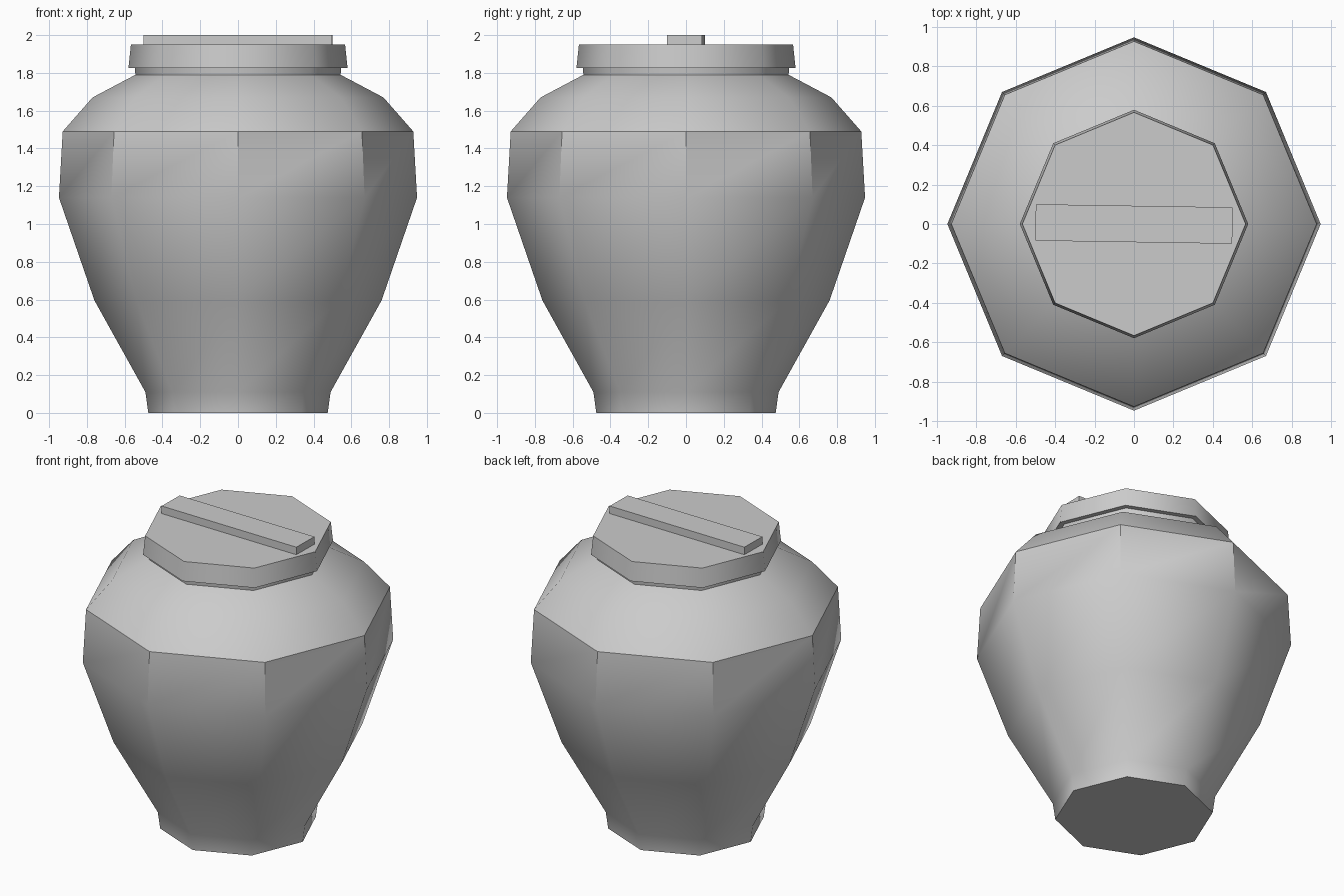
import bpy
import bmesh
import math

if "Cube" in bpy.data.objects:
    bpy.data.objects.remove(bpy.data.objects["Cube"], do_unlink=True)

SIDES = 8

grey = bpy.data.materials.new("plain grey")
grey.use_nodes = True
grey.diffuse_color = (0.6, 0.6, 0.6, 1)
grey.node_tree.nodes["Principled BSDF"].inputs["Base Color"].default_value = (0.6, 0.6, 0.6, 1)


def finish(name, bm):
    """Turn a bmesh into a named grey object."""
    bmesh.ops.recalc_face_normals(bm, faces=bm.faces)
    mesh = bpy.data.meshes.new(name)
    bm.to_mesh(mesh)
    bm.free()
    mesh.materials.append(grey)
    obj = bpy.data.objects.new(name, mesh)
    bpy.context.collection.objects.link(obj)
    return obj


def lathe(name, profile, sharp_rings, sharp_bands=()):
    """Stack octagonal rings (radius, height), smooth except at the listed rings and bands."""
    bm = bmesh.new()
    rings = []
    for radius, z in profile:
        angles = [math.tau * i / SIDES for i in range(SIDES)]
        rings.append([bm.verts.new((radius * math.cos(a), radius * math.sin(a), z)) for a in angles])
    for low, high in zip(rings, rings[1:]):
        for i in range(SIDES):
            j = (i + 1) % SIDES
            bm.faces.new((low[i], low[j], high[j], high[i]))
    caps = [bm.faces.new(rings[0]), bm.faces.new(rings[-1])]
    for face in bm.faces:
        face.smooth = face not in caps
    for k in sharp_rings:
        for i in range(SIDES):
            bm.edges.get((rings[k][i], rings[k][(i + 1) % SIDES])).smooth = False
    for k in sharp_bands:
        for i in range(SIDES):
            bm.edges.get((rings[k][i], rings[k + 1][i])).smooth = False
    return finish(name, bm)


# Jar body: foot, belly, shoulder and neck
body = [(0.475, 0), (0.49, 0.11), (0.76, 0.595), (0.948, 1.14),
        (0.928, 1.49), (0.77, 1.67), (0.543, 1.79), (0.547, 1.83)]
lathe("jar_body", body, sharp_rings=(0, 4, 6, 7), sharp_bands=(3,))

# Overhanging lid
lathe("lid", [(0.58, 1.825), (0.567, 1.95)], sharp_rings=(0, 1))

# Flat bar handle, turned very slightly on the lid
bm = bmesh.new()
bmesh.ops.create_cube(bm, size=1)
bmesh.ops.scale(bm, vec=(1.0, 0.185, 0.06), verts=bm.verts)
handle = finish("lid_handle", bm)
handle.location.z = 1.97
handle.rotation_euler.z = math.radians(-0.9)
